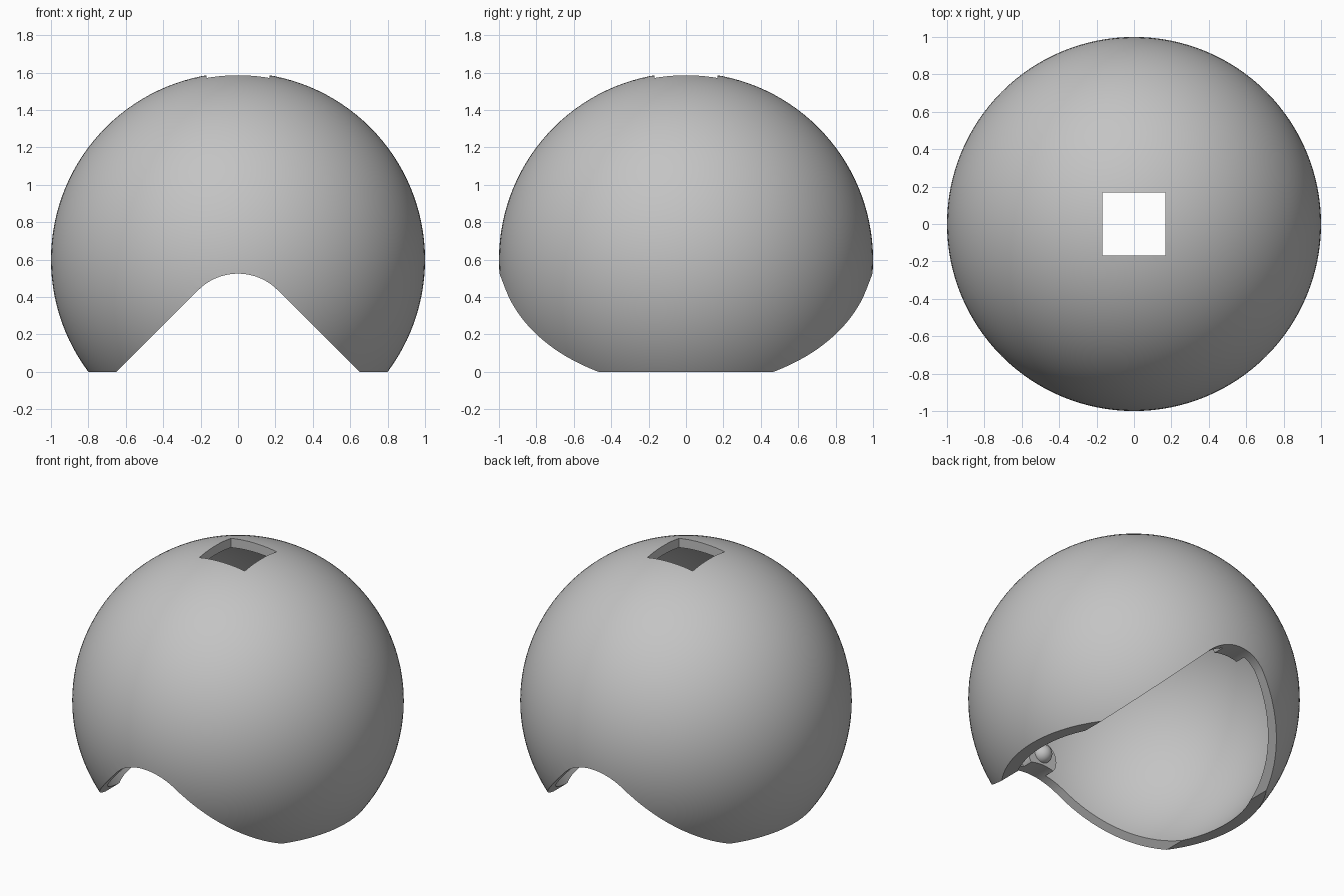
import bpy, bmesh, math
from mathutils import Matrix, Vector

if "Cube" in bpy.data.objects:
    bpy.data.objects.remove(bpy.data.objects["Cube"])

CENTRE = 0.6      # height of the sphere centre
WALL = 0.06       # shell thickness
ARCH_R = 0.3      # rounded top of the arch
ARCH_Z = 0.225

grey = bpy.data.materials.new("plain grey")
grey.use_nodes = True
colour = (0.55, 0.55, 0.55, 1)
grey.diffuse_color = colour
grey.node_tree.nodes["Principled BSDF"].inputs["Base Color"].default_value = colour


def add_object(name, bm, helper=False):
    bmesh.ops.recalc_face_normals(bm, faces=bm.faces)
    mesh = bpy.data.meshes.new(name)
    bm.to_mesh(mesh)
    bm.free()
    obj = bpy.data.objects.new(name, mesh)
    bpy.context.collection.objects.link(obj)
    obj.hide_render = helper
    if not helper:
        mesh.materials.append(grey)
    return obj


def sphere(name, radius, location, helper=False):
    bm = bmesh.new()
    bmesh.ops.create_uvsphere(bm, u_segments=128, v_segments=64, radius=radius,
                              matrix=Matrix.Translation(location))
    return add_object(name, bm, helper)


def box(name, size, location):
    bm = bmesh.new()
    bmesh.ops.create_cube(bm, size=1, matrix=Matrix.Translation(location)
                          @ Matrix.Diagonal((*size, 1)))
    return add_object(name, bm, True)


def finish(obj, cutters):
    bpy.ops.object.select_all(action='DESELECT')
    obj.select_set(True)
    bpy.context.view_layer.objects.active = obj
    for cutter in cutters:
        mod = obj.modifiers.new("cut", 'BOOLEAN')
        mod.operation = 'DIFFERENCE'
        mod.solver = 'EXACT'
        mod.object = cutter
        bpy.ops.object.modifier_apply(modifier=mod.name)
    bpy.ops.object.shade_smooth_by_angle(angle=math.radians(30))


# Arch cutter: round top running into 45 degree sides, pulled along y
bm = bmesh.new()
steps = 24
angles = [math.radians(45 + 90 * i / steps) for i in range(steps + 1)]
outline = [(ARCH_R * math.cos(a), ARCH_Z + ARCH_R * math.sin(a)) for a in angles]
edge_x, edge_z = outline[0]
foot = edge_x + edge_z + 0.5
outline += [(-foot, -0.5), (foot, -0.5)]
face = bm.faces.new([bm.verts.new((x, -1.5, z)) for x, z in outline])
pulled = bmesh.ops.extrude_face_region(bm, geom=[face])["geom"]
bmesh.ops.translate(bm, vec=Vector((0, 3, 0)),
                    verts=[v for v in pulled if isinstance(v, bmesh.types.BMVert)])
arch_cutter = add_object("arch_cutter", bm, True)

# Other cutters: hollow, flat base and square top opening
hollow_cutter = sphere("hollow_cutter", 1 - WALL, (0, 0, CENTRE), True)
base_cutter = box("base_cutter", (3, 3, 1), (0, 0, -0.5))
top_cutter = box("top_cutter", (0.335, 0.335, 1), (0, 0, 1.7))

# Hollow dome
shell = sphere("dome_shell", 1, (0, 0, CENTRE))
finish(shell, [hollow_cutter, base_cutter, arch_cutter, top_cutter])

# Small round bosses inside the wall above each arch
for name, side in (("front_boss", -1), ("back_boss", 1)):
    bm = bmesh.new()
    bmesh.ops.create_cone(bm, cap_ends=True, segments=32, radius1=0.11, radius2=0.11,
                          depth=0.1, matrix=Matrix.Translation((0, side * 0.91, 0.58))
                          @ Matrix.Rotation(math.pi / 2, 4, 'X'))
    finish(add_object(name, bm), [arch_cutter])
    # Rounded stud on the inner end
    sphere_name = name.replace("boss", "stud")
    finish(sphere(sphere_name, 0.06, (0, side * 0.86, 0.6)), [arch_cutter])

for cutter in (arch_cutter, hollow_cutter, base_cutter, top_cutter):
    cutter.hide_set(True)
    cutter.hide_viewport = True
